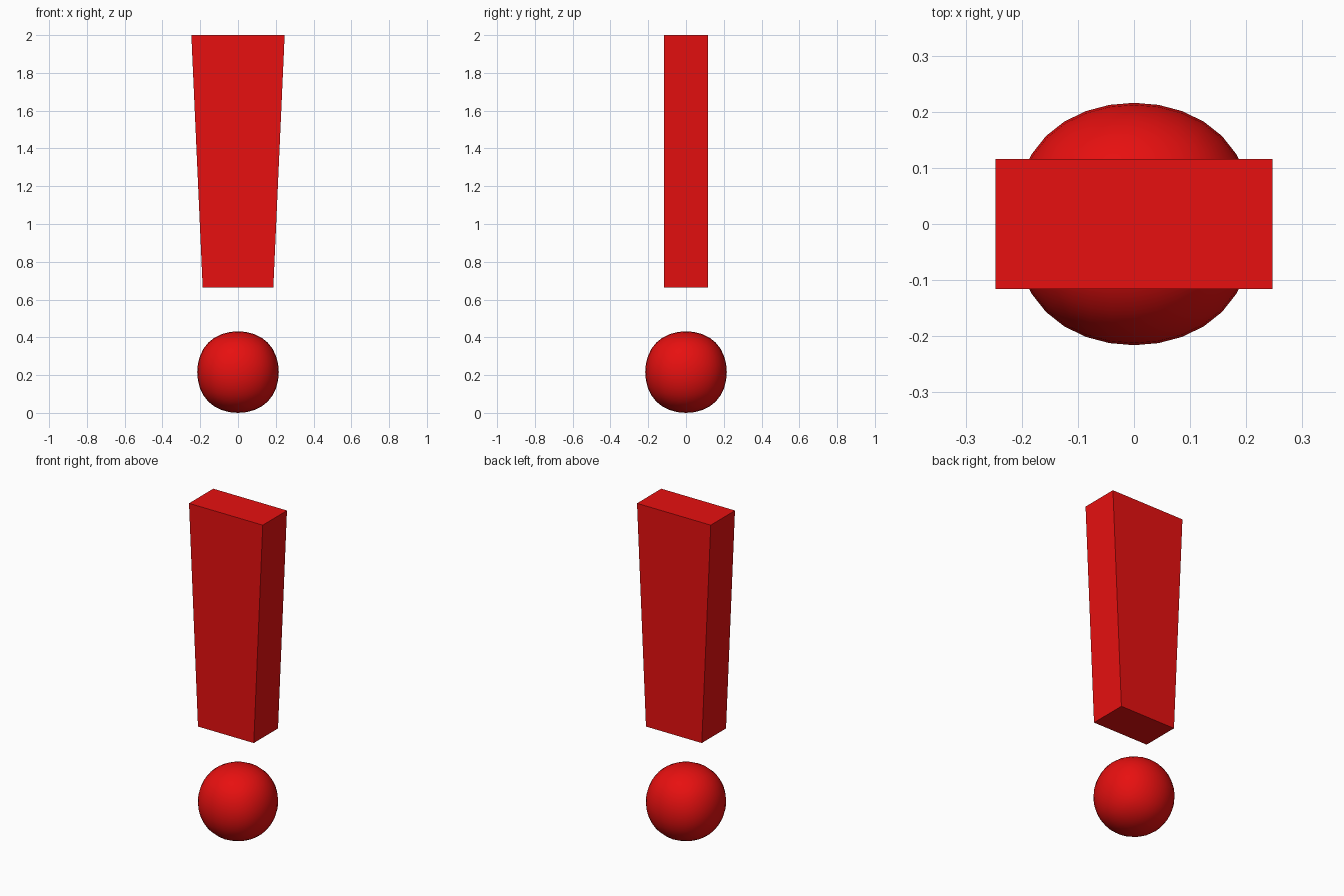
import bpy
import bmesh

cube = bpy.data.objects.get("Cube")
if cube:
    bpy.data.objects.remove(cube, do_unlink=True)

# Single red material
red = bpy.data.materials.new("red")
red.use_nodes = True
RED = (0.8, 0.005, 0.005, 1)
red.diffuse_color = RED
red.node_tree.nodes["Principled BSDF"].inputs["Base Color"].default_value = RED


def add_block(name, half_x, half_y, z_low, z_high, bottom_half_x=None):
    """Box whose bottom may be narrower in x than its top."""
    if bottom_half_x is None:
        bottom_half_x = half_x
    bm = bmesh.new()
    bmesh.ops.create_cube(bm, size=2)
    for v in bm.verts:
        top = v.co.z > 0
        v.co.x *= half_x if top else bottom_half_x
        v.co.y *= half_y
        v.co.z = z_high if top else z_low
    mesh = bpy.data.meshes.new(name)
    bm.to_mesh(mesh)
    bm.free()
    mesh.materials.append(red)
    obj = bpy.data.objects.new(name, mesh)
    bpy.context.collection.objects.link(obj)
    return obj


# Tapered upper bar
add_block("tapered_bar", 0.247, 0.116, 0.664, 2.0, bottom_half_x=0.187)

# Rounded dot: a subdivided cube, whose surface shrinks to the dot radius
radius = 0.216
cage = radius / 0.8395
dot = add_block("round_dot", cage, cage, radius - cage, radius + cage)
subdivision = dot.modifiers.new("rounding", 'SUBSURF')
subdivision.levels = subdivision.render_levels = 3
for face in dot.data.polygons:
    face.use_smooth = True
